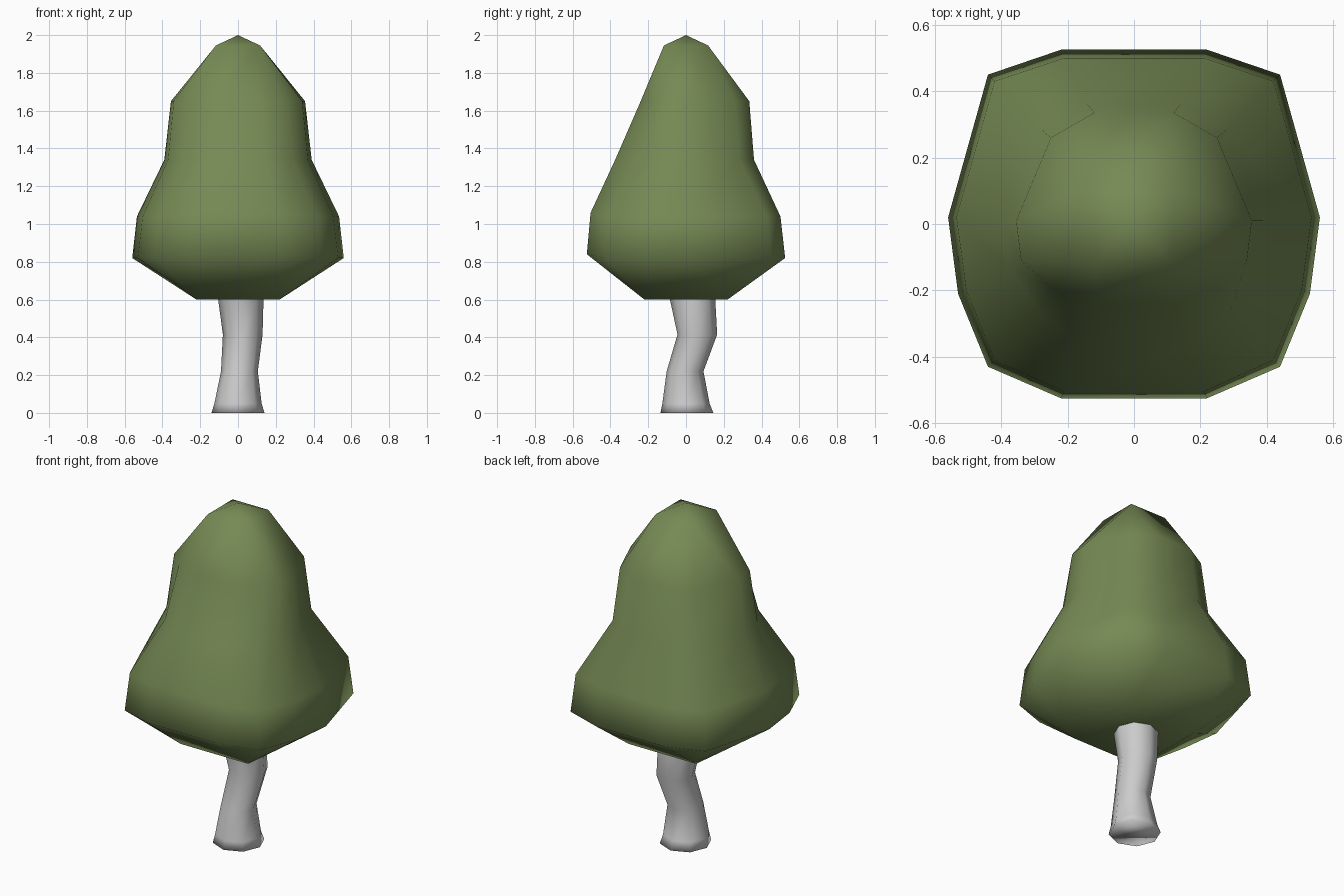
import bpy, bmesh, math

if "Cube" in bpy.data.objects:
    bpy.data.objects.remove(bpy.data.objects["Cube"])


def material(name, rgb):
    m = bpy.data.materials.new(name)
    m.diffuse_color = (*rgb, 1)
    m.use_nodes = True
    m.node_tree.nodes["Principled BSDF"].inputs["Base Color"].default_value = m.diffuse_color
    return m


def loft(name, rings, mat, apex=None):
    """Bridge rings of equal length, close both ends, weld collapsed corners."""
    bm = bmesh.new()
    loops = [[bm.verts.new(p) for p in r] for r in rings]
    n = len(loops[0])
    for a, b in zip(loops, loops[1:]):
        for i in range(n):
            j = (i + 1) % n
            bm.faces.new((a[i], a[j], b[j], b[i]))
    bm.faces.new(loops[0][::-1])
    if apex:
        tip = bm.verts.new(apex)
        for i in range(n):
            bm.faces.new((loops[-1][i], loops[-1][(i + 1) % n], tip))
    else:
        bm.faces.new(loops[-1])
    bmesh.ops.remove_doubles(bm, verts=bm.verts, dist=0.001)
    bmesh.ops.recalc_face_normals(bm, faces=bm.faces)
    for f in bm.faces:
        f.smooth = True
    me = bpy.data.meshes.new(name)
    bm.to_mesh(me)
    bm.free()
    me.materials.append(mat)
    ob = bpy.data.objects.new(name, me)
    bpy.context.collection.objects.link(ob)
    return ob


def mirrored(half, z, front_lift=0.0):
    """Half outline (front to back, +x side) mirrored into a closed ring."""
    pts = [(x, y, z + (front_lift if i == 0 else 0)) for i, (x, y) in enumerate(half)]
    return pts + [(-x, y, zz) for x, y, zz in reversed(pts)]


def square(r):
    # three front points share one corner, three back points the other
    return [(r, -r)] * 3 + [(r, r)] * 3


leaf = material("leaf green", (0.181, 0.254, 0.089))
bark = material("pale grey bark", (0.6, 0.6, 0.6))

# Foliage: rounded-square outlines from the flat underside to the crown
foliage = [
    mirrored(square(0.22), 0.60),
    mirrored([(.22, -.525), (.44, -.43), (.53, -.21), (.56, .02), (.44, .45), (.22, .525)], 0.82, 0.02),
    mirrored([(.21, -.505), (.42, -.41), (.505, -.20), (.535, .02), (.42, .43), (.21, .50)], 1.04, 0.02),
    mirrored([(.15, -.375), (.29, -.265), (.37, -.14), (.39, .01), (.28, .285), (.14, .36)], 1.34),
    mirrored([(.12, -.24), (.25, -.19), (.34, -.11), (.355, .01), (.25, .26), (.12, .335)], 1.65),
    mirrored(square(0.117), 1.945),
]
loft("foliage", foliage, leaf, apex=(0, 0, 2.0))

# Trunk: eight-sided, bent, flared at the foot
path = [(0, .005, 0, .14), (0, 0, .05, .125), (.0075, -.005, .22, .0975),
        (.025, .06, .415, .105), (.015, .035, .60, .12), (.01, .03, .65, .12)]
trunk = [[(cx + r * math.cos(k * math.pi / 4), cy + r * math.sin(k * math.pi / 4), z)
          for k in range(8)] for cx, cy, z, r in path]
loft("trunk", trunk, bark)
